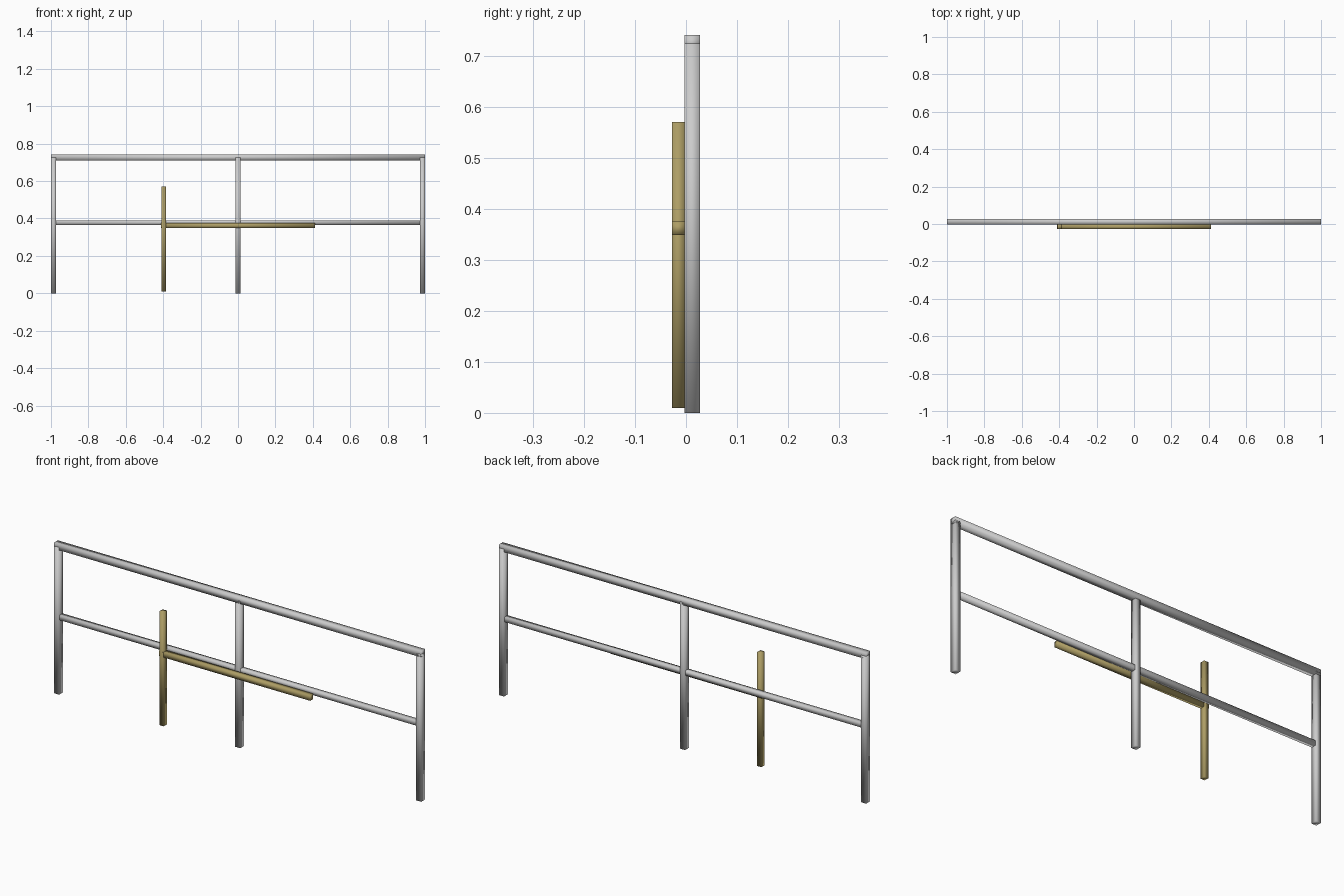
import bpy

if "Cube" in bpy.data.objects:
    bpy.data.objects.remove(bpy.data.objects["Cube"])

# Brass material for the coloured bars
brass = bpy.data.materials.new("brass")
brass.diffuse_color = (0.42, 0.34, 0.13, 1)
brass.use_nodes = True
brass.node_tree.nodes["Principled BSDF"].inputs["Base Color"].default_value = brass.diffuse_color


def bar(name, x, y, z, mat=None):
    """Smooth-shaded square bar spanning the given (min, max) ranges."""
    bpy.ops.mesh.primitive_cube_add(
        size=1, location=[(a + b) / 2 for a, b in (x, y, z)])
    ob = bpy.context.object
    ob.name = name
    ob.scale = [b - a for a, b in (x, y, z)]
    bpy.ops.object.transform_apply(location=False, rotation=False, scale=True)
    bpy.ops.object.shade_smooth()
    if mat:
        ob.data.materials.append(mat)
    return ob


GREY_Y = (-0.003, 0.027)
BRASS_Y = (-0.027, -0.003)

# Posts, reaching halfway into the top rail
for name, cx in (("left_post", -0.986), ("centre_post", 0), ("right_post", 0.986)):
    bar(name, (cx - 0.014, cx + 0.014), GREY_Y, (0, 0.725))

# Rails
bar("top_rail", (-1, 1), GREY_Y, (0.711, 0.741))
bar("middle_rail", (-0.975, 0.975), (0.0, 0.024), (0.366, 0.39))

# Brass bars in front of the frame
bar("upright_bar", (-0.409, -0.386), BRASS_Y, (0.01, 0.571), brass)
bar("cross_bar", (-0.412, 0.412), BRASS_Y, (0.349, 0.375), brass)
